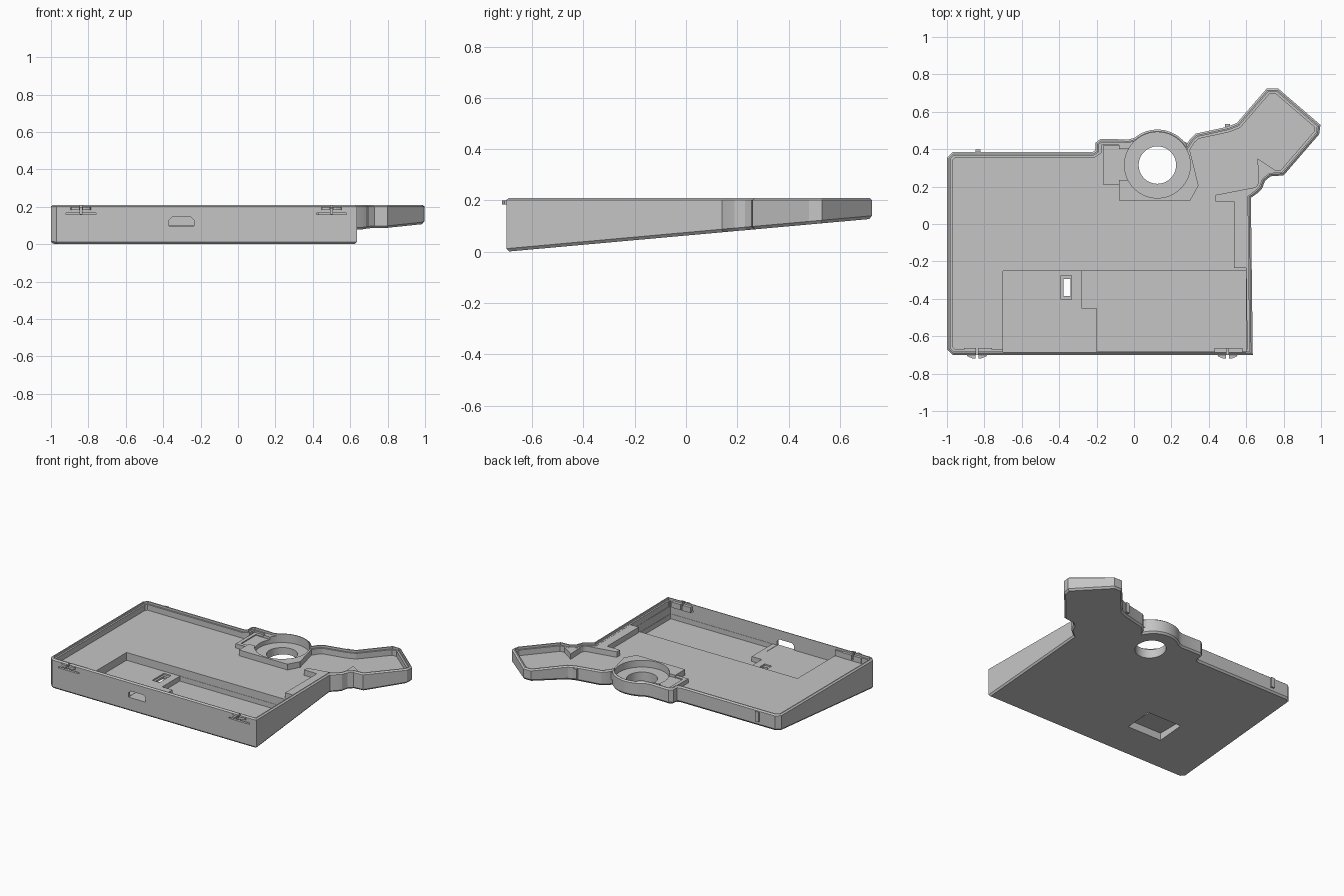
import bpy, bmesh, math
from mathutils import Vector

if "Cube" in bpy.data.objects:
    bpy.data.objects.remove(bpy.data.objects["Cube"])

GREY = bpy.data.materials.new("light_grey_plastic")
GREY.use_nodes = True
COLOUR = (0.56, 0.56, 0.56, 1)
GREY.diffuse_color = COLOUR
GREY.node_tree.nodes["Principled BSDF"].inputs["Base Color"].default_value = COLOUR

TOP, FLOOR = 0.21, 0.155
RING = Vector((0.125, 0.315))


def underside(y):
    return 0.09 * (y + 0.7)


def inset(points, d):
    """Move each edge of a counter-clockwise outline inward by d."""
    result = []
    count = len(points)
    for i in range(count):
        a, b, c = (Vector(points[(i + k) % count]) for k in (-1, 0, 1))
        u, v = (b - a).normalized(), (c - b).normalized()
        n, m = Vector((-u.y, u.x)), Vector((-v.y, v.x))
        result.append(tuple(b + (n + m) * d / (1 + n.dot(m))))
    return result


def loft(name, layers):
    """Join stacked rings of 3D points into a closed solid."""
    bm = bmesh.new()
    rings = [[bm.verts.new(p) for p in layer] for layer in layers]
    bm.faces.new(rings[0])
    bm.faces.new(rings[-1])
    for low, high in zip(rings, rings[1:]):
        for i in range(len(low)):
            j = (i + 1) % len(low)
            bm.faces.new((low[i], low[j], high[j], high[i]))
    bmesh.ops.recalc_face_normals(bm, faces=bm.faces)
    mesh = bpy.data.meshes.new(name)
    bm.to_mesh(mesh)
    bm.free()
    mesh.materials.append(GREY)
    obj = bpy.data.objects.new(name, mesh)
    bpy.context.collection.objects.link(obj)
    return obj


def prism(name, points, z0, z1):
    return loft(name, [[(x, y, z) for x, y in points] for z in (z0, z1)])


def rect(x0, x1, y0, y1):
    return [(x0, y0), (x1, y0), (x1, y1), (x0, y1)]


def arc(radius, start, end, steps):
    angles = [math.radians(start + (end - start) * i / steps) for i in range(steps + 1)]
    return [(RING.x + radius * math.cos(a), RING.y + radius * math.sin(a)) for a in angles]


def circle(radius, steps=64):
    return arc(radius, 0, 360, steps)[:-1]


def combine(tool, operation="DIFFERENCE"):
    mod = case.modifiers.new("combine", "BOOLEAN")
    mod.operation, mod.object, mod.solver = operation, tool, "EXACT"
    bpy.ops.object.select_all(action="DESELECT")
    bpy.context.view_layer.objects.active = case
    case.select_set(True)
    bpy.ops.object.modifier_apply(modifier=mod.name)
    bpy.data.objects.remove(tool)


def cut(points, z0, z1=0.5):
    combine(prism("cutter", points, z0, z1))


def add(points, z0, z1):
    combine(prism("addition", points, z0, z1), "UNION")


# Outer shell with a sloped underside and chamfered rims
outline = [(-1, -.67), (-.97, -.70), (.635, -.70), (.625, .14),
           (.66, .165), (.685, .19), (.70, .23), (.73, .255), (.80, .26),
           (.99, .48), (.997, .53), (.77, .725), (.71, .725), (.55, .54),
           (.50, .52), (.33, .483), (.30, .455)]
outline += arc(.19, 35, 130, 20)
outline += [(-.03, .452), (-.18, .455), (-.205, .435), (-.205, .395), (-.22, .385),
            (-.97, .385), (-1, .355)]
rim = inset(outline, .01)
case = loft("case_shell", [
    [(x, y, underside(y)) for x, y in rim],
    [(x, y, underside(y) + .012) for x, y in outline],
    [(x, y, TOP - .008) for x, y in outline],
    [(x, y, TOP) for x, y in rim]])

# Tray interior with a stepped lip
cut(inset(outline, .018), .195)
cut(inset(outline, .03), FLOOR)

# Front electronics bay: shallow left part, deep right part
cut(rect(-.70, .60, -.685, -.25), .10)
cut([(-.20, -.683), (.598, -.683), (.598, -.252), (-.28, -.252), (-.28, -.45), (-.20, -.45)], .065)

# Raised support around the round opening, with a side pad
add([(-.08, .125), (.30, .125), (.345, .205), (.29, .43), (.20, .475),
     (.05, .475), (-.08, .425)], .145, .196)
add(rect(-.165, -.03, .21, .42), .146, .185)
cut(rect(-.14, -.02, .235, .40), .178)
cut(circle(.176), .148)
cut(circle(.10), -.1)

# Raised ledge along the right wall and around the notch
add([(.435, .12), (.535, .12), (.535, -.235), (.61, -.235), (.61, .145),
     (.67, .185), (.69, .235), (.73, .27), (.78, .27), (.66, .35),
     (.667, .20), (.435, .155)], .147, .194)

# Underside recess and stepped switch slot
cut(rect(-.60, -.33, -.45, -.25), -.1, .075)
cut(rect(-.39, -.333, -.405, -.275), .09)
cut(rect(-.377, -.34, -.385, -.295), -.1)

# Connector port through the front wall
port = [(-.37, .098), (-.235, .098), (-.235, .128), (-.252, .145), (-.353, .145), (-.37, .128)]
combine(loft("cutter", [[(x, y, z) for x, z in port] for y in (-.57, -.75)]))

# Front clips: backing block, flex slots and split catch
for side, cx in (("right", -.84), ("left", .50)):
    add(rect(cx - .07, cx + .08, -.695, -.663), .158, .197)
    cut(rect(cx - .08, cx + .08, -.75, -.675), .159, .168)
    cut(rect(cx - .006, cx + .006, -.75, -.64), .162)
    for sign, half in ((-1, "outer"), (1, "inner")):
        prism(f"{side}_clip_catch_{half}",
              [(cx + sign * .008, -.69), (cx + sign * .06, -.69),
               (cx + sign * .05, -.708), (cx + sign * .025, -.718),
               (cx + sign * .008, -.718)], .184, .200)

# Small ribs on the back wall
for name, x, y in (("right_back_rib", -.835, .385), ("left_back_rib", .50, .522)):
    prism(name, rect(x - .013, x + .013, y - .012, y + .013), .13, .20)

# Shading
bpy.ops.object.select_all(action="DESELECT")
case.select_set(True)
bpy.context.view_layer.objects.active = case
bpy.ops.object.shade_smooth_by_angle(angle=math.radians(20))
